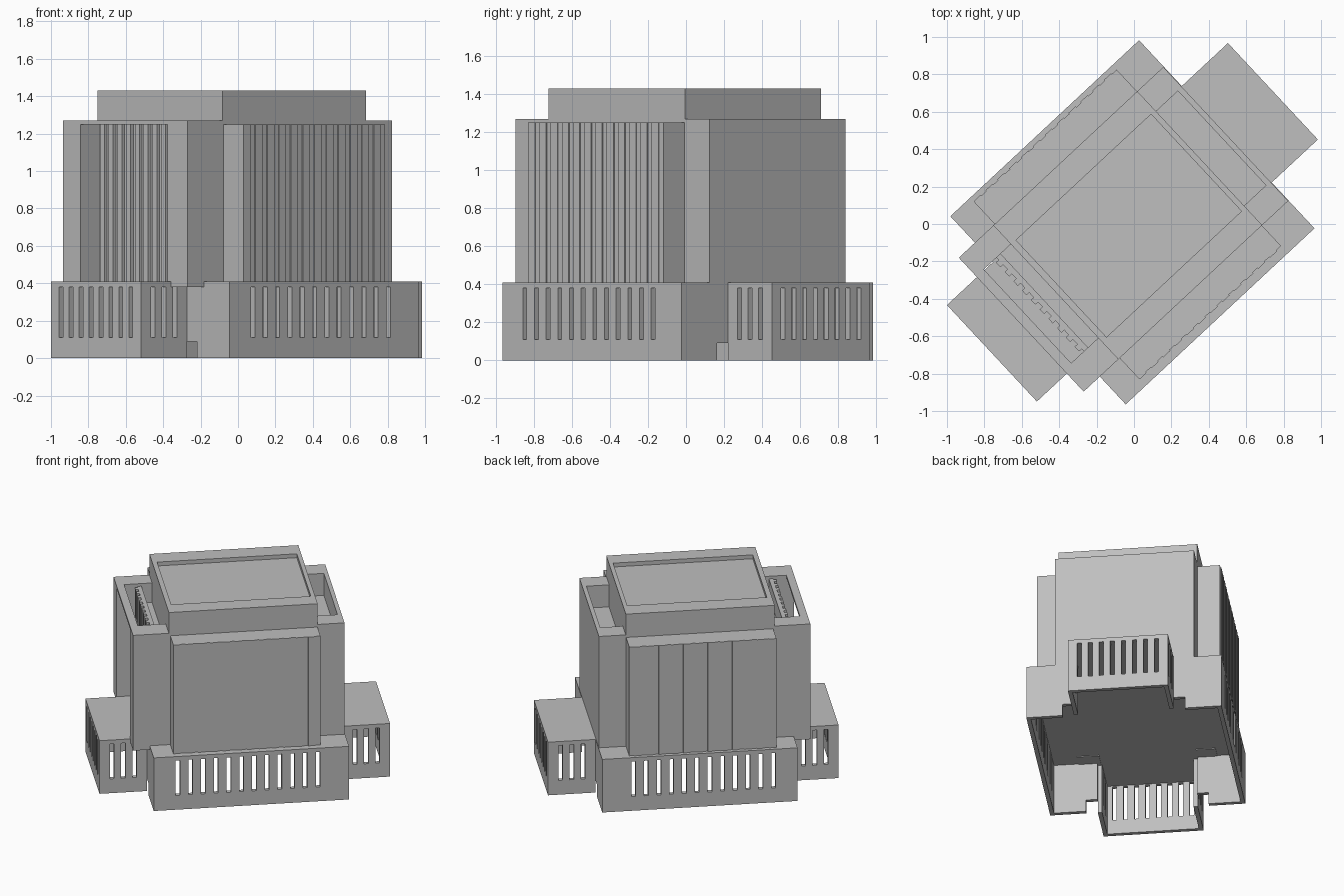
import bpy, bmesh, math
from mathutils import Matrix

if "Cube" in bpy.data.objects:
    bpy.data.objects.remove(bpy.data.objects["Cube"])

GREY = (0.52, 0.52, 0.52, 1)
stone = bpy.data.materials.new("grey stone")
stone.use_nodes = True
stone.diffuse_color = GREY
stone.node_tree.nodes["Principled BSDF"].inputs["Base Color"].default_value = GREY

TURN = Matrix.Rotation(math.radians(43), 4, "Z")  # whole building stands diagonally
WALL = 0.03
BASE = 0.41    # top of the podium storey
MID = 1.27     # top of the end bays
ROOF = 1.43


def part(name, boxes):
    """One object from boxes given as (u0, u1, v0, v1, z0, z1)."""
    bm = bmesh.new()
    for u0, u1, v0, v1, z0, z1 in boxes:
        place = Matrix.Translation(((u0 + u1) / 2, (v0 + v1) / 2, (z0 + z1) / 2))
        size = Matrix.Diagonal((u1 - u0, v1 - v0, z1 - z0, 1))
        bmesh.ops.create_cube(bm, size=1, matrix=TURN @ place @ size)
    mesh = bpy.data.meshes.new(name)
    bm.to_mesh(mesh)
    bm.free()
    mesh.materials.append(stone)
    obj = bpy.data.objects.new(name, mesh)
    bpy.context.collection.objects.link(obj)
    return obj


def slotted(along, face, inward, lo, hi, first, last, count):
    """Wall boxes with a row of tall slots; face is its outer plane."""
    a, b = sorted((face, face + inward * WALL))

    def box(s, e, z0, z1):
        return (s, e, a, b, z0, z1) if along == "u" else (a, b, s, e, z0, z1)

    sill, head, gap = 0.11, 0.38, 0.03
    step = (last - first) / (count - 1)
    boxes = [box(lo, hi, 0, sill), box(lo, hi, head, BASE)]
    start = lo
    for i in range(count):
        centre = first + i * step
        boxes.append(box(start, centre - gap / 2, sill, head))
        start = centre + gap / 2
    boxes.append(box(start, hi, sill, head))
    return boxes


# Podium: hollow storey with slotted long walls
P, V0, V1 = 0.69, -0.675, 0.70
A0, A1 = -0.34, 0.365        # annexe width
part("podium_ceiling", [(-P, P, V0, V1, 0.385, BASE)])
part("podium_front_wall", slotted("u", V0, 1, -P, P, -0.52, 0.47, 12))
part("podium_back_wall", slotted("u", V1, -1, -P, P, -0.52, 0.47, 12))

for side, name in ((-1, "left"), (1, "right")):
    # Podium end walls, with a low notch beside the annexe
    a, b = sorted((side * P, side * (P - WALL)))
    notch = 0.08
    part(name + "_podium_end_walls", [
        (a, b, V0, A0 - notch, 0, BASE), (a, b, A0 - notch, A0, 0.09, BASE),
        (a, b, A1 + notch, V1, 0, BASE), (a, b, A1, A1 + notch, 0.09, BASE)])
    # Annexe: roof, slotted outer wall and two slotted side walls
    out = side * 1.027
    lo, hi = sorted((side * P, out))
    part(name + "_annexe_roof", [(lo, hi, A0, A1, 0.385, BASE)])
    part(name + "_annexe_outer_wall",
         slotted("v", out, -side, A0, A1, A0 + 0.08, A1 - 0.08, 8))
    for face, inward, where in ((A0, 1, "front"), (A1, -1, "back")):
        mid = (lo + hi) / 2
        part(name + "_annexe_" + where + "_wall",
             slotted("u", face, inward, lo, hi, mid - 0.08, mid + 0.08, 3))

# Tower core with a sunken roof inside a raised rim
T0, T1, C0, C1 = -0.555, 0.497, -0.472, 0.507
part("tower_core", [(T0, T1, C0, C1, BASE, 1.40)])
part("roof_rim", [
    (T0, T1, C0, C0 + 0.13, 1.40, ROOF), (T0, T1, C1 - 0.14, C1, 1.40, ROOF),
    (T0, T0 + 0.035, C0, C1, 1.40, ROOF), (T1 - 0.03, T1, C0, C1, 1.40, ROOF)])

# Long wall panels with shallow upright ribs
L0, L1, TOP = -0.545, 0.495, 1.25
for name, inner, outer in (("front", C0, -0.622), ("back", C1, 0.667)):
    v0, v1 = sorted((inner, outer))
    part(name + "_panel", [(L0, L1, v0, v1, BASE, TOP)])
    r0, r1 = sorted((outer, outer + math.copysign(0.006, outer)))
    ribs = 12
    pitch = (L1 - L0) / ribs
    part(name + "_panel_ribs", [
        (L0 + i * pitch, L0 + (i + 0.6) * pitch, r0, r1, BASE, TOP)
        for i in range(ribs)])

# Right end bay: plain wall, with a sunken trough behind its rim
E = 0.687
part("right_bay", [
    (T1, E, C0, -0.33, BASE, MID), (T1, E, 0.36, C1, BASE, MID),
    (E - WALL, E, C0, C1, BASE, MID), (T1, E, C0, C1, BASE, 1.1)])

# Left end bay: two piers, a recessed ribbed wall and a lintel
W, RECESS = -0.808, -0.66
J0, J1 = -0.315, 0.37
part("left_bay_piers", [
    (W, T0, C0, J0, BASE - 0.03, MID), (W, T0, J1, C1, BASE - 0.03, MID)])
part("left_bay_lintel", [(W, W + 0.055, J0, J1, TOP, MID)])
part("left_bay_recessed_wall", [
    (RECESS, T0, J0, J1, BASE, 1.12), (RECESS, RECESS + WALL, J0, J1, BASE, TOP)])
fins = 10
pitch = (J1 - J0) / fins
part("left_bay_fins", [
    (RECESS - 0.02, RECESS, J0 + (i + 0.25) * pitch, J0 + (i + 0.75) * pitch, BASE, TOP)
    for i in range(fins)])
